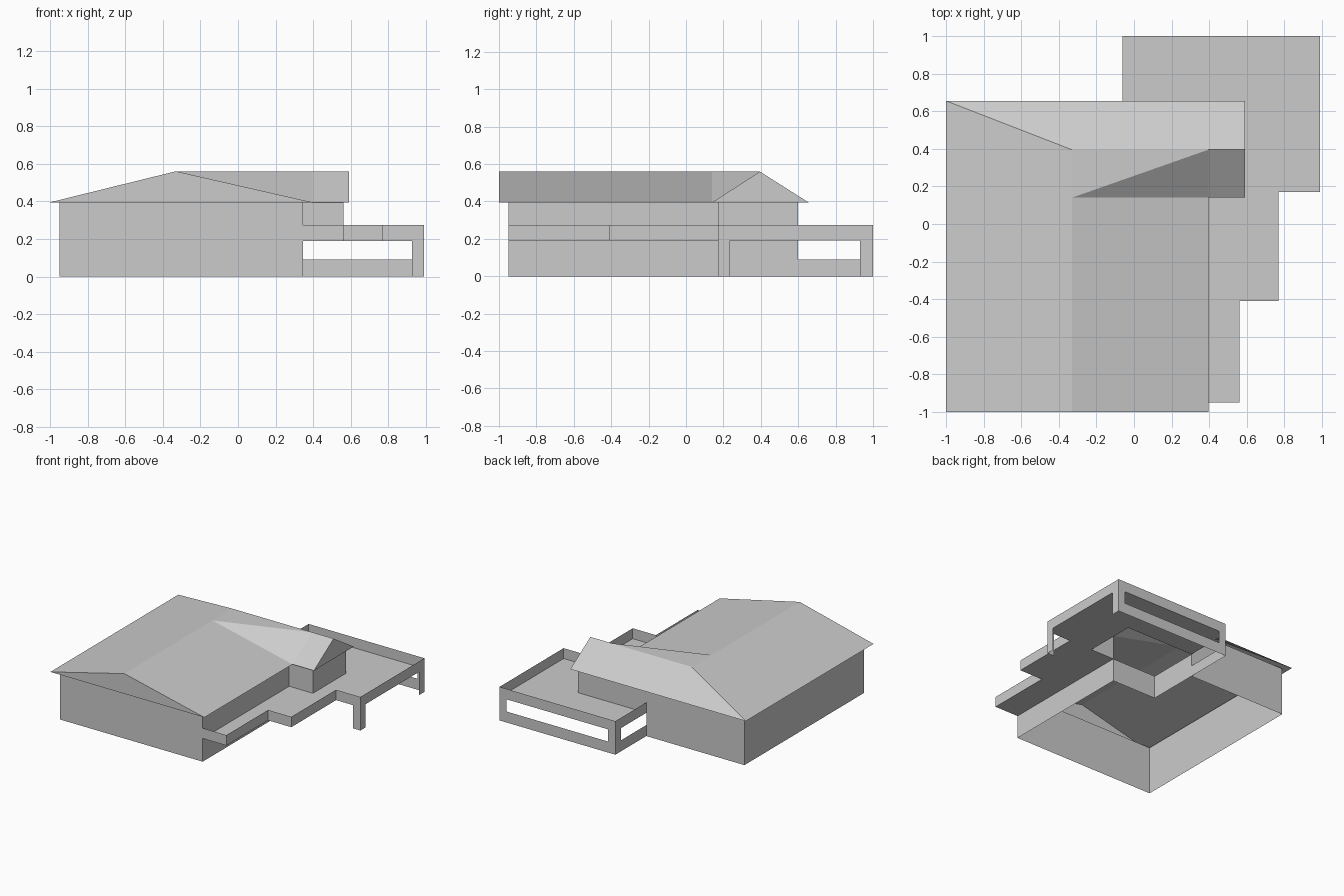
import bpy

if "Cube" in bpy.data.objects:
    bpy.data.objects.remove(bpy.data.objects["Cube"])


def make(name, faces):
    """Build one object from faces given as corner lists, welding shared corners."""
    verts, index, polys = [], {}, []
    for face in faces:
        poly = []
        for p in face:
            key = tuple(round(c, 4) for c in p)
            if key not in index:
                index[key] = len(verts)
                verts.append(key)
            poly.append(index[key])
        polys.append(poly)
    mesh = bpy.data.meshes.new(name)
    mesh.from_pydata(verts, [], polys)
    obj = bpy.data.objects.new(name, mesh)
    bpy.context.collection.objects.link(obj)
    return obj


def strip(points, z0, z1):
    """Vertical wall faces along a plan path."""
    return [[(*a, z0), (*b, z0), (*b, z1), (*a, z1)]
            for a, b in zip(points, points[1:])]


FLOOR, RAIL, EAVE, RIDGE, SILL = 0.19, 0.275, 0.395, 0.56, 0.09

# House walls: ground floor steps in under the wing, upper floor steps out
ground = [(-0.06, 0.6), (-0.95, 0.6), (-0.95, -0.95), (0.345, -0.95),
          (0.345, 0.17), (-0.06, 0.17), (-0.06, 0.6)]
upper = [(0.56, 0.6), (-0.06, 0.6), (-0.95, 0.6), (-0.95, -0.95), (0.345, -0.95),
         (0.345, 0.17), (0.56, 0.17), (0.56, 0.6)]
make("house_walls", strip(ground, 0, FLOOR) + strip(upper, FLOOR, EAVE))

# Roof: long gable, hipped into a side gable over the wing
XL, XM, XR, XW = -1.0, -0.33, 0.395, 0.59
YF, YV, YM, YB = -1.0, 0.14, 0.395, 0.655
front_l, front_top, front_r = (XL, YF, EAVE), (XM, YF, RIDGE), (XR, YF, EAVE)
back_l, back_r = (XL, YB, EAVE), (XW, YB, EAVE)
valley_top, valley_low = (XM, YV, RIDGE), (XR, YV, EAVE)
hip_top, mid_top, wing_top = (XM, YM, RIDGE), (XR, YM, RIDGE), (XW, YM, RIDGE)
wing_low = (XW, YV, EAVE)
make("roof", [
    [front_l, front_top, valley_top, hip_top, back_l],
    [front_top, front_r, valley_low, valley_top],
    [back_l, hip_top, mid_top, wing_top, back_r],
    [valley_top, mid_top, hip_top],
    [valley_top, valley_low, mid_top],
    [valley_low, wing_low, wing_top, mid_top],
    [front_l, front_r, front_top],
    [wing_low, back_r, wing_top],
])

# Deck floor, in rectangles around the wing
areas = [(0.345, 0.56, -0.95, -0.41), (0.345, 0.77, -0.41, 0.17),
         (0.56, 0.99, 0.17, 0.6), (-0.06, 0.99, 0.6, 1.0)]
make("deck_floor", [[(a, c, FLOOR), (b, c, FLOOR), (b, d, FLOOR), (a, d, FLOOR)]
                    for a, b, c, d in areas])

# Stepped parapet along the deck edge
edge = [(0.345, -0.95), (0.56, -0.95), (0.56, -0.41), (0.77, -0.41), (0.77, 0.17),
        (0.99, 0.17), (0.99, 1.0), (-0.06, 1.0), (-0.06, 0.6)]
make("deck_parapet", strip(edge, FLOOR, RAIL))

# Carport supports and low screen walls
make("front_post", strip([(0.925, 0.17), (0.99, 0.17), (0.99, 0.235)], 0, FLOOR))
make("right_back_post", strip([(0.99, 0.93), (0.99, 1.0), (0.925, 1.0)], 0, FLOOR))
make("left_back_post", strip([(0.005, 1.0), (-0.06, 1.0), (-0.06, 0.93)], 0, FLOOR))
make("screen_wall", strip([(0.925, 1.0), (0.005, 1.0)], 0, SILL)
     + strip([(-0.06, 0.93), (-0.06, 0.6)], 0, SILL))
